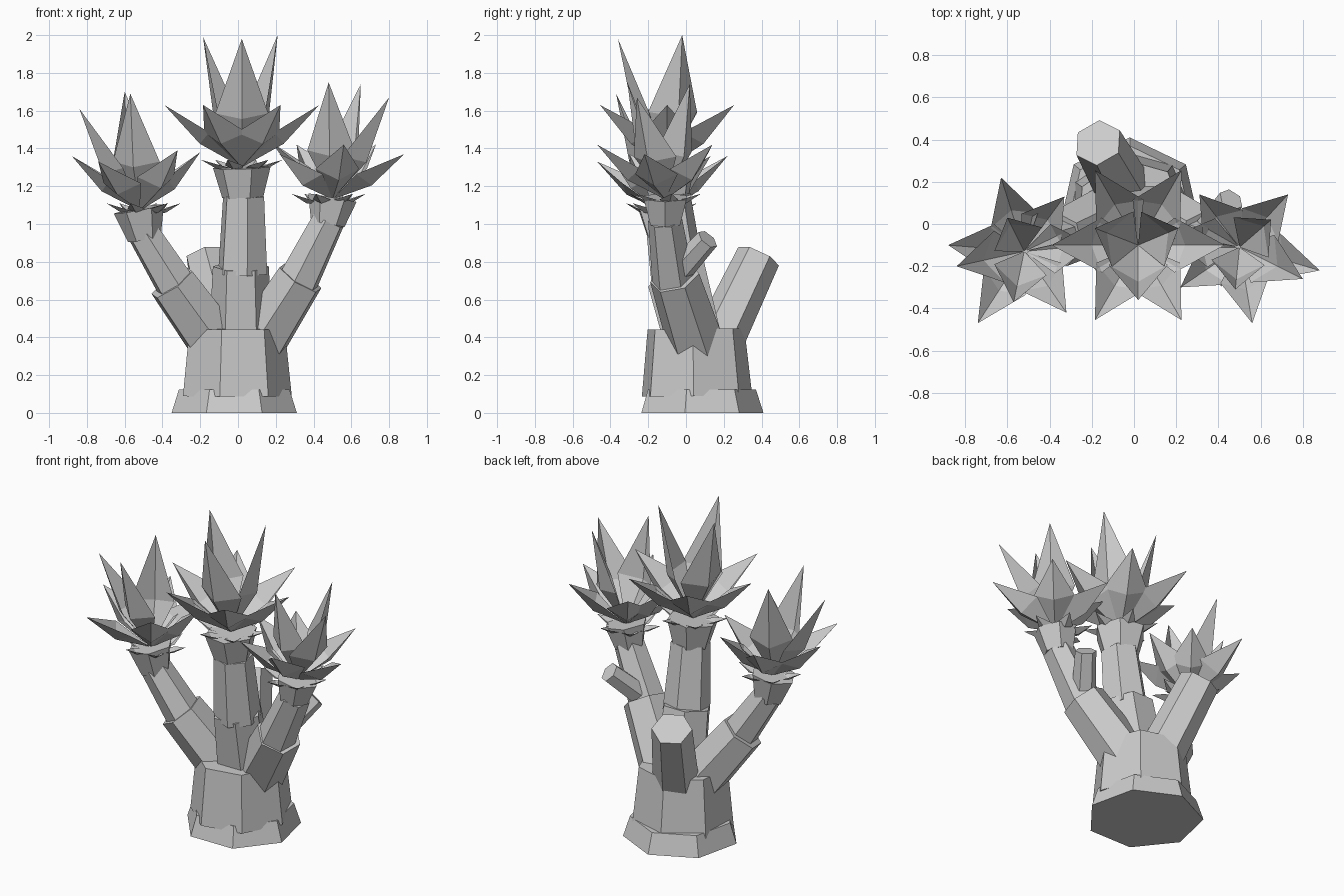
import bpy, bmesh, math
from mathutils import Vector, Matrix

cube = bpy.data.objects.get("Cube")
if cube:
    bpy.data.objects.remove(cube, do_unlink=True)

grey = bpy.data.materials.new("stone_grey")
grey.use_nodes = True
grey.diffuse_color = (0.6, 0.6, 0.6, 1)
grey.node_tree.nodes["Principled BSDF"].inputs["Base Color"].default_value = (0.6, 0.6, 0.6, 1)


def finish(name, bm):
    mesh = bpy.data.meshes.new(name)
    bm.to_mesh(mesh)
    bm.free()
    mesh.materials.append(grey)
    obj = bpy.data.objects.new(name, mesh)
    bpy.context.collection.objects.link(obj)


def segment(name, start, end, r1, r2, sides=6, turn=0):
    """Faceted tapered stem piece running from start to end."""
    start, end = Vector(start), Vector(end)
    axis = end - start
    bm = bmesh.new()
    matrix = (Matrix.Translation((start + end) / 2)
              @ Vector((0, 0, 1)).rotation_difference(axis).to_matrix().to_4x4()
              @ Matrix.Rotation(math.radians(turn), 4, 'Z'))
    bmesh.ops.create_cone(bm, cap_ends=True, segments=sides, radius1=r1, radius2=r2,
                          depth=axis.length, matrix=matrix)
    finish(name, bm)


def petal(bm, base, tip, reach, rise, half_width, keel_out, keel_drop):
    """Folded leaf: base, two side corners, a keel point and a tip."""
    base, tip = Vector(base), Vector(tip)
    out = tip - base
    height = out.z
    out.z = 0
    length = out.length
    out.normalize()
    side = Vector((-out.y, out.x, 0)) * half_width
    middle = base + out * length * reach + Vector((0, 0, height * rise))
    keel = middle + out * keel_out - Vector((0, 0, keel_drop))
    b, l, k, r, t = [bm.verts.new(p) for p in (base, middle + side, keel, middle - side, tip)]
    for face in ((b, l, k), (b, k, r), (l, t, k), (k, t, r)):
        bm.faces.new(face)


def flower(name, centre, outer, inner, size):
    bm = bmesh.new()
    for tip in outer:
        petal(bm, centre, tip, 0.42, 0.56, 0.13 * size, 0.05, 0.06)
    for tip in inner:
        petal(bm, centre, tip, 0.36, 0.42, 0.14 * size, 0.08, 0.03)
    finish(name + "_petals", bm)


def small_leaves(name, centre, radius):
    bm = bmesh.new()
    c = Vector(centre)
    for i in range(6):
        a = math.radians(60 * i + 10)
        tip = c + Vector((math.cos(a) * radius, math.sin(a) * radius, 0.03))
        petal(bm, c - Vector((0, 0, 0.03)), tip, 0.55, 0.5, 0.05, 0.01, 0.02)
    finish(name + "_small_leaves", bm)


# Base skirt and trunk
segment("base_skirt", (-0.02, 0.07, 0), (-0.02, 0.07, 0.125), 0.34, 0.3, 7)
segment("trunk", (-0.015, 0.055, 0.09), (-0.015, 0.05, 0.445), 0.3, 0.263, 7, 10)

# Middle stem
segment("middle_lower_stem", (0.015, 0.05, 0.35), (0.015, -0.03, 0.775), 0.17, 0.148, 6, 30)
segment("middle_upper_stem", (0.025, -0.04, 0.74), (0.03, -0.09, 1.15), 0.138, 0.115, 6, 10)
segment("middle_neck", (0.025, -0.09, 1.14), (0.02, -0.1, 1.30), 0.11, 0.155, 6, 20)

# Stems on the model's left
segment("left_lower_stem", (0.09, 0.06, 0.34), (0.33, -0.06, 0.715), 0.155, 0.135, 6, 50)
segment("left_upper_stem", (0.31, -0.065, 0.68), (0.48, -0.11, 1.02), 0.115, 0.092, 6, 50)
segment("left_neck", (0.475, -0.11, 1.0), (0.5, -0.11, 1.14), 0.09, 0.13, 6, 30)
segment("left_twig", (0.36, -0.02, 0.77), (0.46, 0.115, 0.92), 0.07, 0.062)

# Stems on the model's right
segment("right_lower_stem", (-0.09, 0.05, 0.33), (-0.35, -0.07, 0.69), 0.155, 0.135, 6, 10)
segment("right_upper_stem", (-0.32, -0.07, 0.66), (-0.50, -0.12, 0.95), 0.112, 0.09, 6, 10)
segment("right_neck", (-0.495, -0.12, 0.92), (-0.525, -0.13, 1.08), 0.088, 0.135, 6, 30)

# Cut stump at the back
segment("back_stump", (-0.05, 0.17, 0.38), (-0.17, 0.385, 0.83), 0.135, 0.118)

# Middle flower: six spreading petals and three upright ones
mid = Vector((0.02, -0.1, 1.30))
ring = [mid + Vector((0.41 * math.cos(a), 0.41 * math.sin(a), 0.33))
        for a in (math.radians(60 * i) for i in range(6))]
flower("middle", mid, ring,
       [(0.02, -0.36, 1.98), (0.21, -0.02, 2.0), (-0.185, -0.02, 1.99)], 1)
small_leaves("middle", (0.02, -0.1, 1.31), 0.22)

# Side flowers
flower("left", (0.5, -0.11, 1.13),
       [(0.88, -0.22, 1.37), (0.56, -0.47, 1.42), (0.22, -0.3, 1.37),
        (0.18, -0.06, 1.43), (0.31, 0.14, 1.42), (0.73, 0.14, 1.42)],
       [(0.48, -0.31, 1.75), (0.80, -0.26, 1.67), (0.65, 0.02, 1.74)], 0.9)
small_leaves("left", (0.48, -0.11, 1.13), 0.2)

flower("right", (-0.52, -0.13, 1.07),
       [(-0.88, -0.10, 1.36), (-0.74, -0.47, 1.33), (-0.32, -0.42, 1.39),
        (-0.2, -0.1, 1.38), (-0.33, 0.13, 1.36), (-0.63, 0.22, 1.36)],
       [(-0.57, -0.37, 1.69), (-0.84, -0.20, 1.61), (-0.60, 0.03, 1.70)], 0.9)
small_leaves("right", (-0.5, -0.13, 1.08), 0.2)
